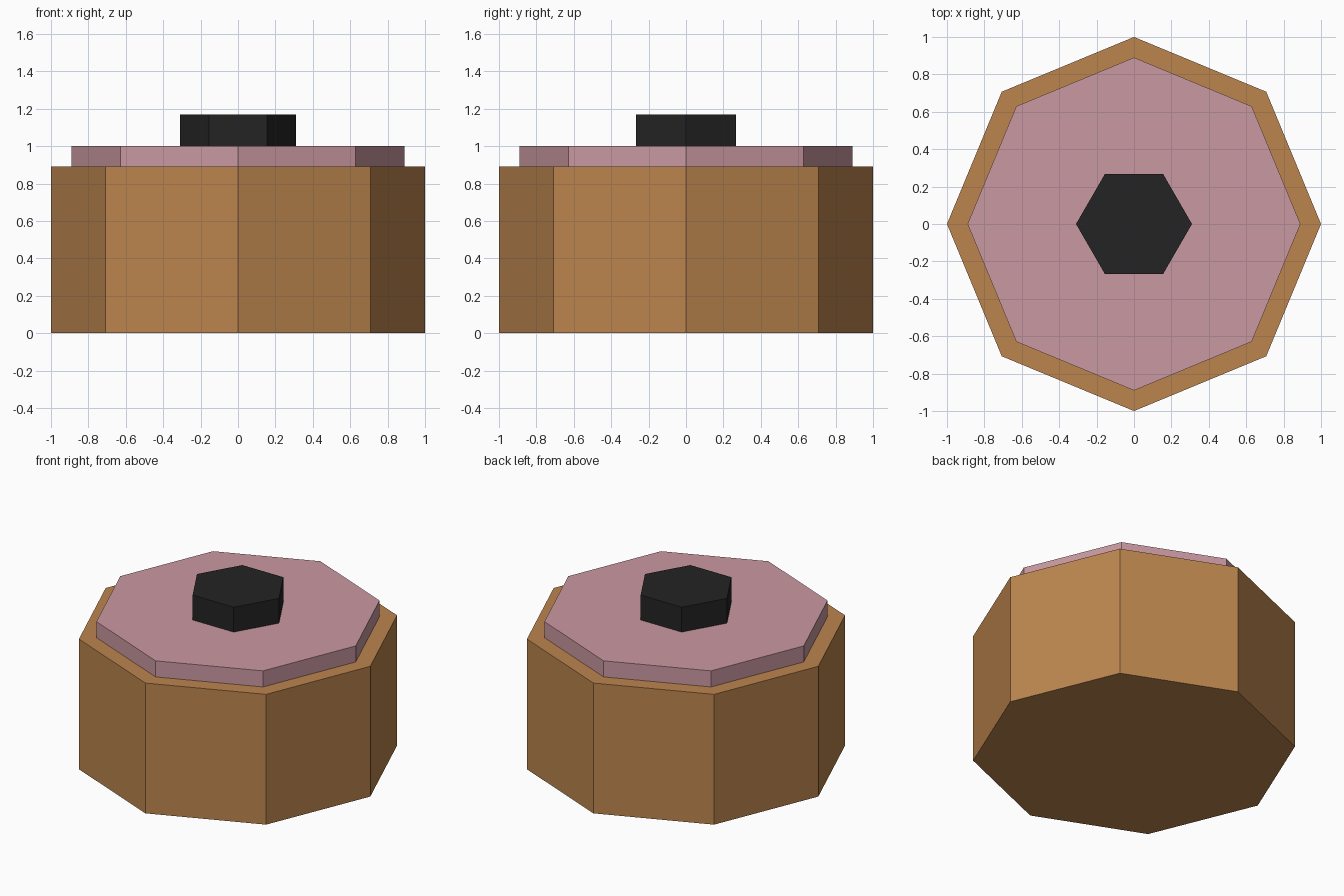
import bpy, math

if "Cube" in bpy.data.objects:
    bpy.data.objects.remove(bpy.data.objects["Cube"])


def linear(c):
    c /= 255
    return c / 12.92 if c <= 0.04045 else ((c + 0.055) / 1.055) ** 2.4


def material(name, r, g, b):
    m = bpy.data.materials.new(name)
    m.diffuse_color = (linear(r), linear(g), linear(b), 1)
    m.use_nodes = True
    m.node_tree.nodes["Principled BSDF"].inputs["Base Color"].default_value = m.diffuse_color
    return m


def prism(name, sides, radius, z0, z1, mat, turn=0):
    bpy.ops.mesh.primitive_cylinder_add(vertices=sides, radius=radius, depth=z1 - z0,
                                        location=(0, 0, (z0 + z1) / 2))
    o = bpy.context.object
    o.name = name
    o.rotation_euler.z = math.radians(turn)
    o.data.materials.append(mat)


# Octagonal tub, stepped lid, hexagonal knob
prism("body", 8, 1.0, 0, 0.89, material("tan brown", 188, 133, 78))
prism("lid", 8, 0.89, 0.89, 1.0, material("dusty pink", 202, 153, 161))
prism("knob", 6, 0.31, 1.0, 1.17, material("near black", 36, 36, 36), turn=30)
